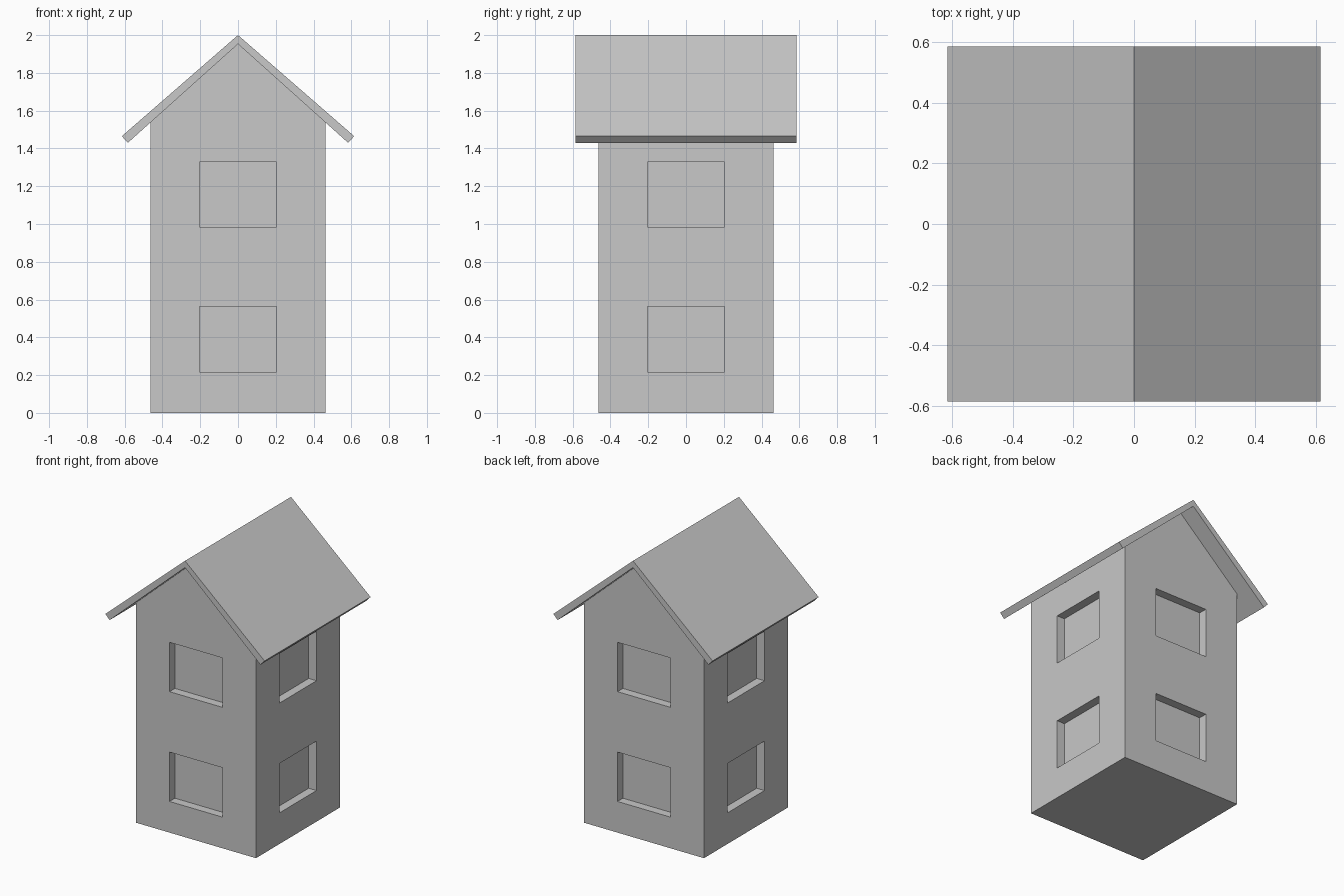
import bpy
import bmesh
from mathutils import Matrix

if "Cube" in bpy.data.objects:
    bpy.data.objects.remove(bpy.data.objects["Cube"], do_unlink=True)

WALL = 0.463          # half width of the tower
ROOF_DEPTH = 0.585    # half length of the roof
WINDOW_W, WINDOW_H, RECESS = 0.41, 0.345, 0.06

grey = bpy.data.materials.new("plain grey")
grey.use_nodes = True
grey.diffuse_color = (0.58, 0.58, 0.58, 1)
grey.node_tree.nodes["Principled BSDF"].inputs["Base Color"].default_value = grey.diffuse_color


def make_object(name, bm):
    bmesh.ops.recalc_face_normals(bm, faces=bm.faces)
    mesh = bpy.data.meshes.new(name)
    bm.to_mesh(mesh)
    bm.free()
    mesh.materials.append(grey)
    obj = bpy.data.objects.new(name, mesh)
    bpy.context.collection.objects.link(obj)
    return obj


def extrude_profile(name, profile, half_depth):
    """Extrude an x-z outline along y, centred on y = 0."""
    bm = bmesh.new()
    face = bm.faces.new([bm.verts.new((x, -half_depth, z)) for x, z in profile])
    result = bmesh.ops.extrude_face_region(bm, geom=[face])
    verts = [v for v in result["geom"] if isinstance(v, bmesh.types.BMVert)]
    bmesh.ops.translate(bm, verts=verts, vec=(0, 2 * half_depth, 0))
    return make_object(name, bm)


# Gabled tower, its top just inside the roof
walls = extrude_profile("walls", [
    (-WALL, 0), (WALL, 0), (WALL, 1.545), (0, 1.96), (-WALL, 1.545)], WALL)

# Two window recesses on each of the four sides
bm = bmesh.new()
for turn in range(4):
    for z in (0.39, 1.157):
        place = (Matrix.Rotation(turn * 1.5707963, 4, "Z")
                 @ Matrix.Translation((0, -WALL, z))
                 @ Matrix.Diagonal((WINDOW_W, 2 * RECESS, WINDOW_H, 1)))
        bmesh.ops.create_cube(bm, size=1, matrix=place)
cutter = make_object("window_cutter", bm)
cutter.hide_render = True

cut = walls.modifiers.new("windows", "BOOLEAN")
cut.operation = "DIFFERENCE"
cut.solver = "EXACT"
cut.object = cutter
bpy.context.view_layer.objects.active = walls
bpy.ops.object.modifier_apply(modifier=cut.name)
bpy.data.objects.remove(cutter, do_unlink=True)

# Pitched roof with overhanging eaves
extrude_profile("roof", [
    (0, 2), (-0.615, 1.465), (-0.583, 1.43), (0, 1.953),
    (0.583, 1.43), (0.615, 1.465)], ROOF_DEPTH)
